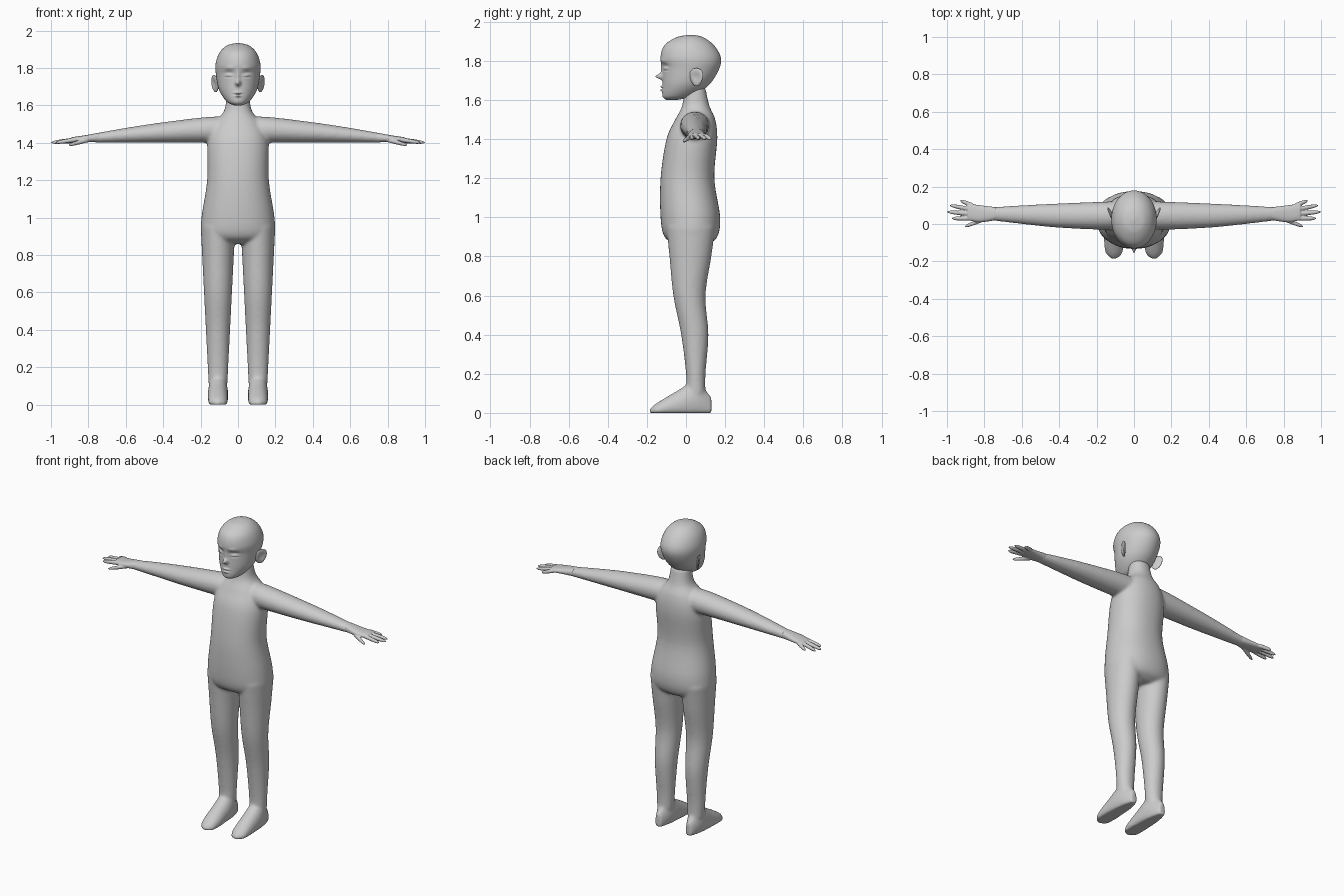
import bpy, bmesh, math

cube = bpy.data.objects.get("Cube")
if cube:
    bpy.data.objects.remove(cube)

# Single clay grey
grey = (0.6, 0.6, 0.6, 1)
clay = bpy.data.materials.new("clay_grey")
clay.use_nodes = True
clay.diffuse_color = grey
clay.node_tree.nodes["Principled BSDF"].inputs["Base Color"].default_value = grey


def spline(rows, steps):
    """Catmull-Rom interpolation through the section rows."""
    result = []
    for i in range(len(rows) - 1):
        before, start = rows[max(i - 1, 0)], rows[i]
        end, after = rows[i + 1], rows[min(i + 2, len(rows) - 1)]
        for k in range(steps):
            t = k / steps
            result.append([q + t * ((r - p) + t * ((2 * p - 5 * q + 4 * r - s)
                                                   + t * (3 * q - p - 3 * r + s))) / 2
                           for p, q, r, s in zip(before, start, end, after)])
    result.append(rows[-1])
    return result


def rounded(value, power):
    return math.copysign(abs(value) ** (2 / power), value)


def loft(bm, rows, axis, sides=32, steps=6, power=2, mirror=False):
    """Skin rounded sections (position, u min, u max, v min, v max) along an axis."""
    for sign in (1, -1) if mirror else (1,):
        rings = []
        for t, u_min, u_max, v_min, v_max in spline(rows, steps):
            ring = []
            for k in range(sides):
                angle = math.tau * k / sides
                u_side = rounded(math.cos(angle), power)
                v_side = rounded(math.sin(angle), power)
                u = (u_min + u_max + (u_max - u_min) * u_side) / 2
                v = (v_min + v_max + (v_max - v_min) * v_side) / 2
                x, y, z = {"x": (t, u, v), "y": (u, t, v), "z": (u, v, t)}[axis]
                ring.append(bm.verts.new((sign * x, y, max(z, 0))))
            rings.append(ring)
        for lower, upper in zip(rings, rings[1:]):
            for k in range(sides):
                bm.faces.new((lower[k - 1], lower[k], upper[k], upper[k - 1]))
        bm.faces.new(rings[0])
        bm.faces.new(rings[-1])


def finish(bm, name, voxel=None, iterations=0):
    """Turn the mesh into a smooth object, fusing its parts when a voxel size is given."""
    bmesh.ops.recalc_face_normals(bm, faces=bm.faces)
    for face in bm.faces:
        face.smooth = True
    mesh = bpy.data.meshes.new(name)
    bm.to_mesh(mesh)
    bm.free()
    mesh.materials.append(clay)
    obj = bpy.data.objects.new(name, mesh)
    bpy.context.collection.objects.link(obj)
    if voxel:
        fuse = obj.modifiers.new("fuse", "REMESH")
        fuse.mode = "VOXEL"
        fuse.voxel_size = voxel
        fuse.use_smooth_shade = True
        soften = obj.modifiers.new("soften", "SMOOTH")
        soften.factor = 0.5
        soften.iterations = iterations


def upright(profile):
    """Centred sections from (height, half width, front, back)."""
    return [(z, -half, half, front, back) for z, half, front, back in profile]


body = bmesh.new()

# Torso and neck
torso = upright([(.86, .1, -.05, .11), (.9, .19, -.11, .16), (1, .195, -.13, .175),
                 (1.2, .165, -.13, .145), (1.4, .163, -.1, .16), (1.5, .13, -.055, .15),
                 (1.57, .075, -.02, .12), (1.66, .06, -.01, .1)])
loft(body, torso, "z", sides=48, power=2.2)

# Legs widen steadily from ankle to hip: height, front, back
leg_x = .107
legs = []
for z, front, back in ((.1, 0, .1), (.2, 0, .1), (.4, -.025, .115),
                       (.6, -.065, .1), (.8, -.085, .13), (.95, -.1, .15)):
    half = .045 + .05 * z
    legs.append((z, leg_x - half, leg_x + half, front, back))
loft(body, legs, "z", mirror=True)

# Feet with flat soles: position, half width, top
feet = [(y, leg_x - half, leg_x + half, -.03, top) for y, half, top in (
    (-.187, .015, .02), (-.15, .047, .05), (-.05, .054, .11), (.05, .05, .16), (.13, .02, .08))]
loft(body, feet, "y", mirror=True)

# Arms with a level underside: position, front, back, top
arms = [(x, front, back, 1.4, top) for x, front, back, top in (
    (.04, -.01, .12, 1.53), (.14, -.03, .12, 1.54), (.4, -.02, .11, 1.51),
    (.6, 0, .1, 1.48), (.77, .02, .09, 1.45))]
loft(body, arms, "x", mirror=True)
finish(body, "body", voxel=.008, iterations=10)

# Hands: flat palm, four fanned fingers and a thumb
hands = bmesh.new()
palm = [(x, front, back, 1.403, top) for x, front, back, top in (
    (.74, .02, .09, 1.455), (.82, .01, .1, 1.44), (.89, .02, .11, 1.43))]
loft(hands, palm, "x", power=2.4, mirror=True)


def digit(base, tip, z_drop):
    rows = []
    for k in range(9):
        t = k / 8
        radius = .003 + .009 * math.sqrt(1 - t ** 4)
        x, y = (p + (q - p) * t for p, q in zip(base, tip))
        z = 1.418 - z_drop * t
        rows.append((x, y - radius, y + radius, z - radius, z + radius))
    loft(hands, rows, "x", sides=16, steps=2, mirror=True)


for i, tip in enumerate(((.975, .03), (1, .065), (.985, .1), (.93, .125))):
    digit((.86, .03 + .023 * i), tip, .017)
digit((.79, .03), (.905, -.014), .03)
finish(hands, "hands", voxel=.004, iterations=3)

# Head
head = bmesh.new()
skull = upright([(1.6, .02, -.1, -.05), (1.62, .06, -.12, .04), (1.68, .1, -.12, .12),
                 (1.76, .117, -.12, .17), (1.82, .12, -.13, .177), (1.88, .1, -.11, .143),
                 (1.92, .06, -.05, .09), (1.933, .01, .01, .04)])
loft(head, skull, "z", sides=128, steps=20)

# Face relief: side offset, height, width, tallness, push forward
relief = {
    "nose_bridge": (0, 1.755, .011, .03, .009),
    "nose_tip": (0, 1.72, .012, .014, .034),
    "upper_lip": (0, 1.668, .018, .006, .011),
    "lower_lip": (0, 1.65, .015, .006, .01),
    "mouth_line": (0, 1.659, .02, .003, -.005),
    "eye_socket": (.05, 1.772, .024, .014, -.008),
    "eyelid": (.05, 1.763, .017, .009, .008),
    "lash_line": (.05, 1.751, .02, .003, -.005),
    "brow": (.045, 1.8, .025, .01, .004),
}
for v in head.verts:
    if v.co.y < -.02:
        x, z = abs(v.co.x), v.co.z
        v.co.y -= sum(push * math.exp(-((x - side) / width) ** 2 - ((z - height) / tall) ** 2)
                      for side, height, width, tall, push in relief.values())
finish(head, "head")

# Ears: dished discs flaring outward and back
for name, sign in (("left_ear", 1), ("right_ear", -1)):
    ear = bmesh.new()
    bmesh.ops.create_uvsphere(ear, u_segments=32, v_segments=20, radius=1)
    for v in ear.verts:
        x, y, z = v.co
        if x > 0:
            x -= .9 * math.exp(-3 * (y * y + z * z))
        v.co = (sign * (.124 + .011 * x + .016 * y + .005 * z),
                .053 + .034 * y * (1 + z / 4), 1.717 + .046 * z)
    finish(ear, name)
